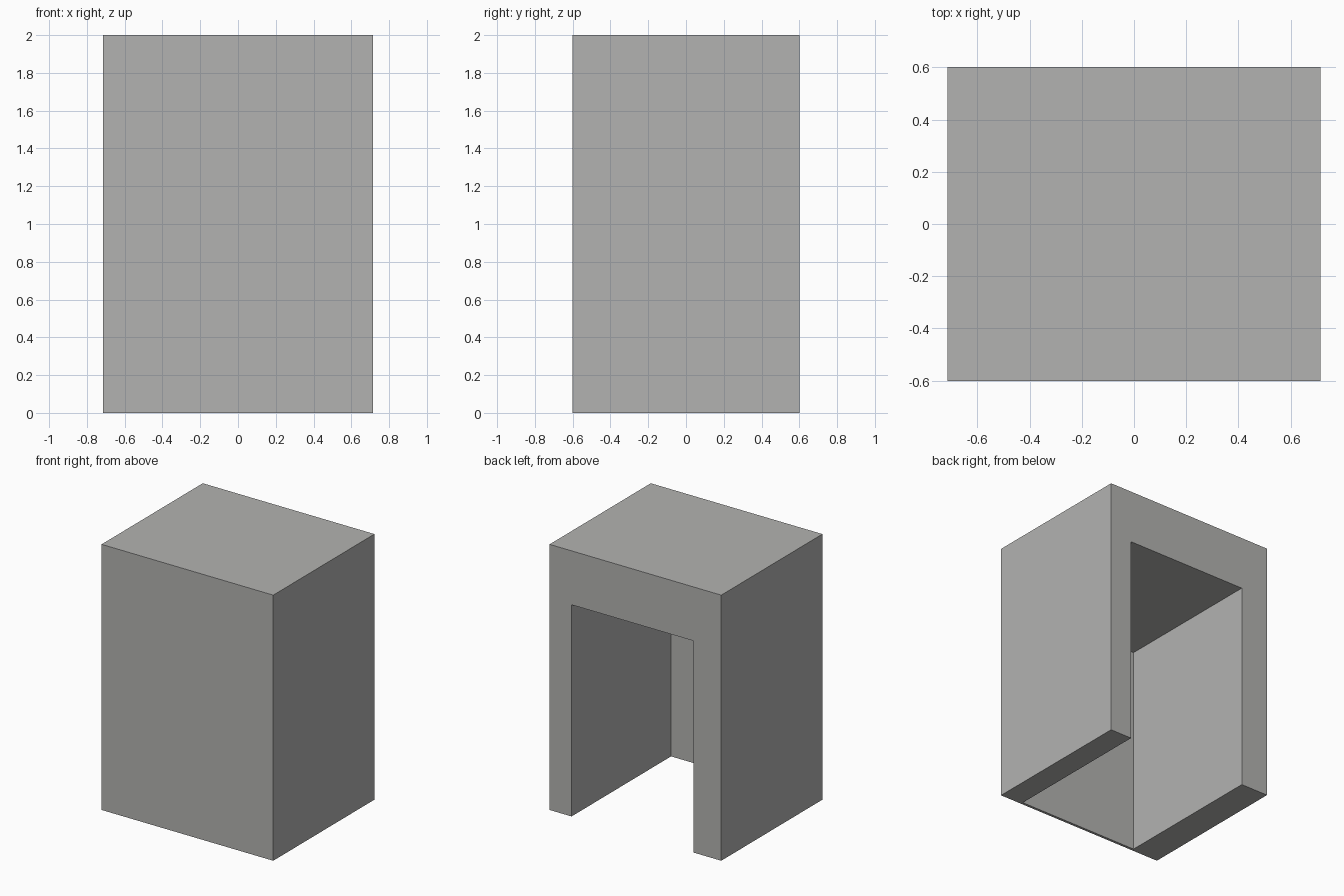
import bpy
import bmesh
from mathutils import Vector

if "Cube" in bpy.data.objects:
    bpy.data.objects.remove(bpy.data.objects["Cube"])

HX, HY, HEIGHT = 0.715, 0.602, 2.0


def box(name, lo, hi):
    """Axis-aligned box between two corners."""
    lo, hi = Vector(lo), Vector(hi)
    bm = bmesh.new()
    bmesh.ops.create_cube(bm, size=1.0)
    for v in bm.verts:
        v.co = Vector([(lo[i] + hi[i]) / 2 + v.co[i] * (hi[i] - lo[i]) for i in range(3)])
    mesh = bpy.data.meshes.new(name)
    bm.to_mesh(mesh)
    bm.free()
    obj = bpy.data.objects.new(name, mesh)
    bpy.context.collection.objects.link(obj)
    return obj


# Single warm grey colour
grey = bpy.data.materials.new("warm grey")
grey.diffuse_color = (0.45, 0.45, 0.44, 1.0)
grey.use_nodes = True
grey.node_tree.nodes["Principled BSDF"].inputs["Base Color"].default_value = grey.diffuse_color

# Outer block
body = box("alcove_block", (-HX, -HY, 0), (HX, HY, HEIGHT))
body.data.materials.append(grey)

# Recess open at the back and underside, leaving a thin front panel
recess = box("recess_cutter", (-0.484, -HY + 0.02, -0.5), (0.532, HY + 0.5, 1.594))
recess.data.materials.append(grey)
recess.hide_render = True

cut = body.modifiers.new("recess", 'BOOLEAN')
cut.operation = 'DIFFERENCE'
cut.solver = 'EXACT'
cut.object = recess

# Apply the cut and discard the cutter
bpy.context.view_layer.objects.active = body
body.select_set(True)
bpy.ops.object.modifier_apply(modifier=cut.name)
bpy.data.objects.remove(recess)
